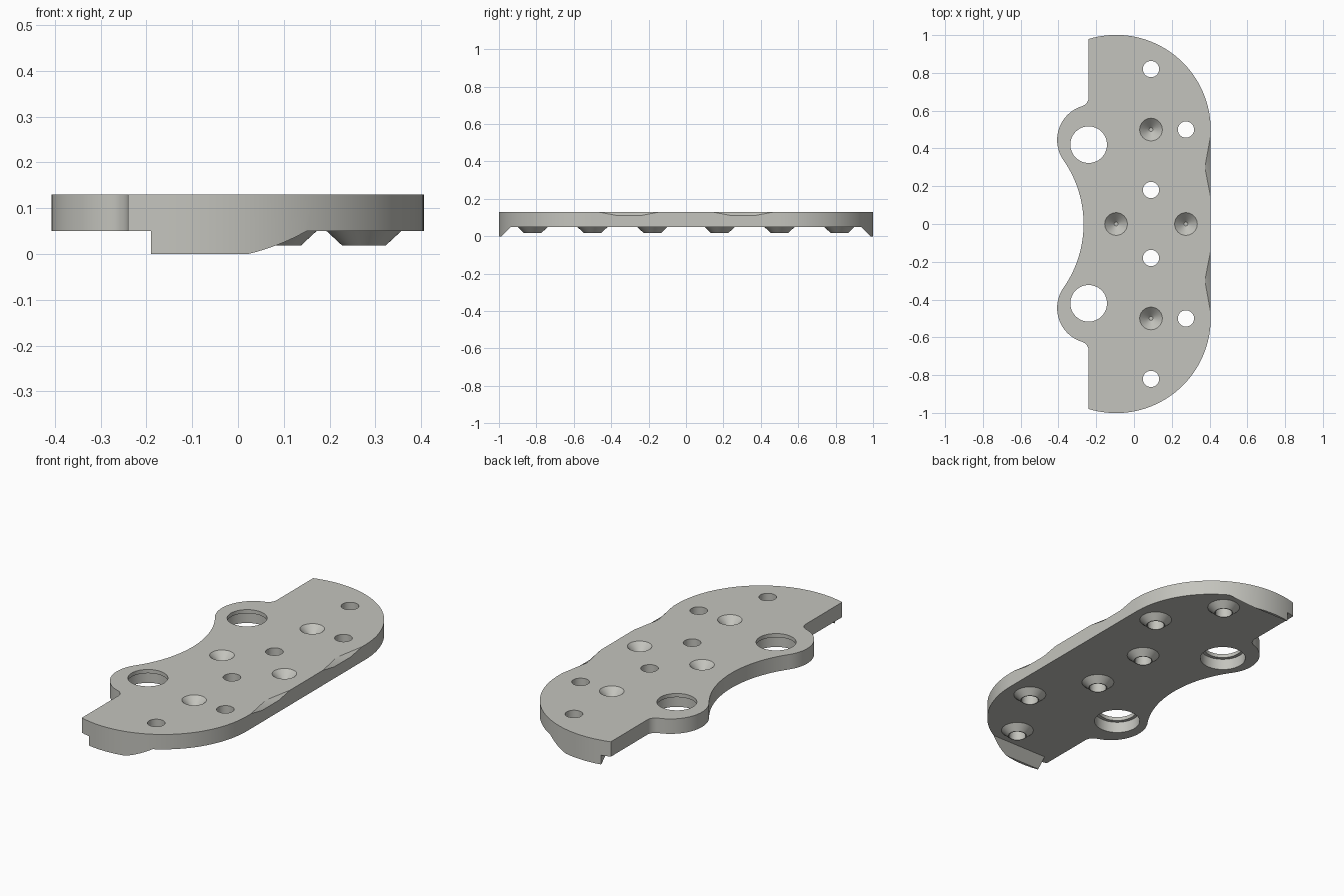
import bpy, bmesh, math
from mathutils import Vector

if "Cube" in bpy.data.objects:
    bpy.data.objects.remove(bpy.data.objects["Cube"])

TOP, UNDER = 0.13, 0.05


def arc(cx, cy, r, a0, a1, n):
    return [(cx + r * math.cos(math.radians(a0 + (a1 - a0) * i / n)),
             cy + r * math.sin(math.radians(a0 + (a1 - a0) * i / n))) for i in range(n + 1)]


def finish(bm, name):
    bmesh.ops.recalc_face_normals(bm, faces=bm.faces)
    mesh = bpy.data.meshes.new(name)
    bm.to_mesh(mesh)
    bm.free()
    ob = bpy.data.objects.new(name, mesh)
    bpy.context.collection.objects.link(ob)
    return ob


def prism(name, outline, z0, z1):
    bm = bmesh.new()
    base = bm.faces.new([bm.verts.new((x, y, z0)) for x, y in outline])
    ext = bmesh.ops.extrude_face_region(bm, geom=[base])
    for v in ext["geom"]:
        if isinstance(v, bmesh.types.BMVert):
            v.co.z = z1
    return finish(bm, name)


def hull(name, points):
    bm = bmesh.new()
    for p in points:
        bm.verts.new(p)
    bmesh.ops.convex_hull(bm, input=bm.verts[:])
    return finish(bm, name)


def frustum(name, x, y, z0, z1, r0, r1):
    bm = bmesh.new()
    bmesh.ops.create_cone(bm, cap_ends=True, segments=48, radius1=r0, radius2=r1, depth=z1 - z0)
    bmesh.ops.translate(bm, verts=bm.verts, vec=Vector((x, y, (z0 + z1) / 2)))
    return finish(bm, name)


def combine(target, tool, operation):
    mod = target.modifiers.new(operation.lower(), 'BOOLEAN')
    mod.operation, mod.object, mod.solver = operation, tool, 'EXACT'
    bpy.context.view_layer.objects.active = target
    bpy.ops.object.modifier_apply(modifier=mod.name)
    bpy.data.objects.remove(tool)


# Half outline: large end arc, straight side, fillet, ear, concave waist
ear_x, ear_y, ear_r = -0.22, 0.445, 0.187
fil_r = 0.05
fil_x = -0.24 - fil_r
fil_y = ear_y + math.sqrt((ear_r + fil_r) ** 2 - (fil_x - ear_x) ** 2)
waist_x, waist_r = -0.857, 0.59
end_angle = math.degrees(math.acos(-0.145 / 0.5))
fil_angle = math.degrees(math.atan2(ear_y - fil_y, ear_x - fil_x))
waist_angle = math.degrees(math.atan2(ear_y, ear_x - waist_x))
half = arc(-0.095, 0.5, 0.501, 0, end_angle, 40)
half += arc(fil_x, fil_y, fil_r, 0, fil_angle, 8)
half += arc(ear_x, ear_y, ear_r, fil_angle + 180, waist_angle + 180, 28)
half += arc(waist_x, 0, waist_r, waist_angle, 0, 16)[1:]
outline = half + [(x, -y) for x, y in reversed(half[:-1])]
plate = prism("plate", outline, 0, TOP)

# Clear the underside, leaving a sloped lip at each end
combine(plate, hull("under_cut", [(x, s * y, z) for x in (-1, 1) for s in (-1, 1)
                                  for y, z in ((0.937, UNDER), (1.037, -0.05))]), 'DIFFERENCE')
combine(plate, hull("side_cut", [(x, y, z) for x in (-1, -0.19) for y in (-1.2, 1.2)
                                 for z in (-0.1, UNDER)]), 'DIFFERENCE')

# Conical bosses with through holes
spots = [(x, s * y) for s in (-1, 1) for x, y in ((0.09, 0.82), (0.09, 0.18), (0.275, 0.5))]
for x, y in spots:
    combine(plate, frustum("boss", x, y, 0.018, 0.068, 0.047, 0.101), 'UNION')
for x, y in spots:
    combine(plate, frustum("drill", x, y, -0.1, 0.2, 0.043, 0.043), 'DIFFERENCE')

# Blind conical sockets in the top
for x, y in ((0.09, 0.5), (0.09, -0.5), (-0.095, 0), (0.275, 0)):
    combine(plate, frustum("socket", x, y, 0.08, 0.14, 0.01, 0.07), 'DIFFERENCE')

for s in (-1, 1):
    # Ear hole with a wider bore below
    combine(plate, frustum("ear_hole", -0.24, s * 0.42, -0.1, 0.2, 0.097, 0.097), 'DIFFERENCE')
    combine(plate, frustum("ear_bore", -0.24, s * 0.42, -0.1, 0.11, 0.115, 0.115), 'DIFFERENCE')
    # Shallow dent in the top of the straight edge
    pts = [(0.375, s * 0.3, TOP), (0.375, s * 0.3, 0.16)]
    for x in (0.406, 0.45):
        pts += [(x, s * y, z) for y, z in ((0.14, TOP), (0.47, TOP), (0.14, 0.16), (0.47, 0.16),
                                           (0.235, 0.112), (0.375, 0.112))]
    combine(plate, hull("dent", pts), 'DIFFERENCE')

# Colour and shading
grey = bpy.data.materials.new("warm_grey")
grey.diffuse_color = (0.55, 0.55, 0.51, 1)
grey.use_nodes = True
grey.node_tree.nodes["Principled BSDF"].inputs["Base Color"].default_value = grey.diffuse_color
plate.data.materials.clear()
plate.data.materials.append(grey)
for p in plate.data.polygons:
    p.material_index = 0
bpy.ops.object.select_all(action='DESELECT')
plate.select_set(True)
bpy.context.view_layer.objects.active = plate
bpy.ops.object.shade_smooth_by_angle(angle=math.radians(25))
